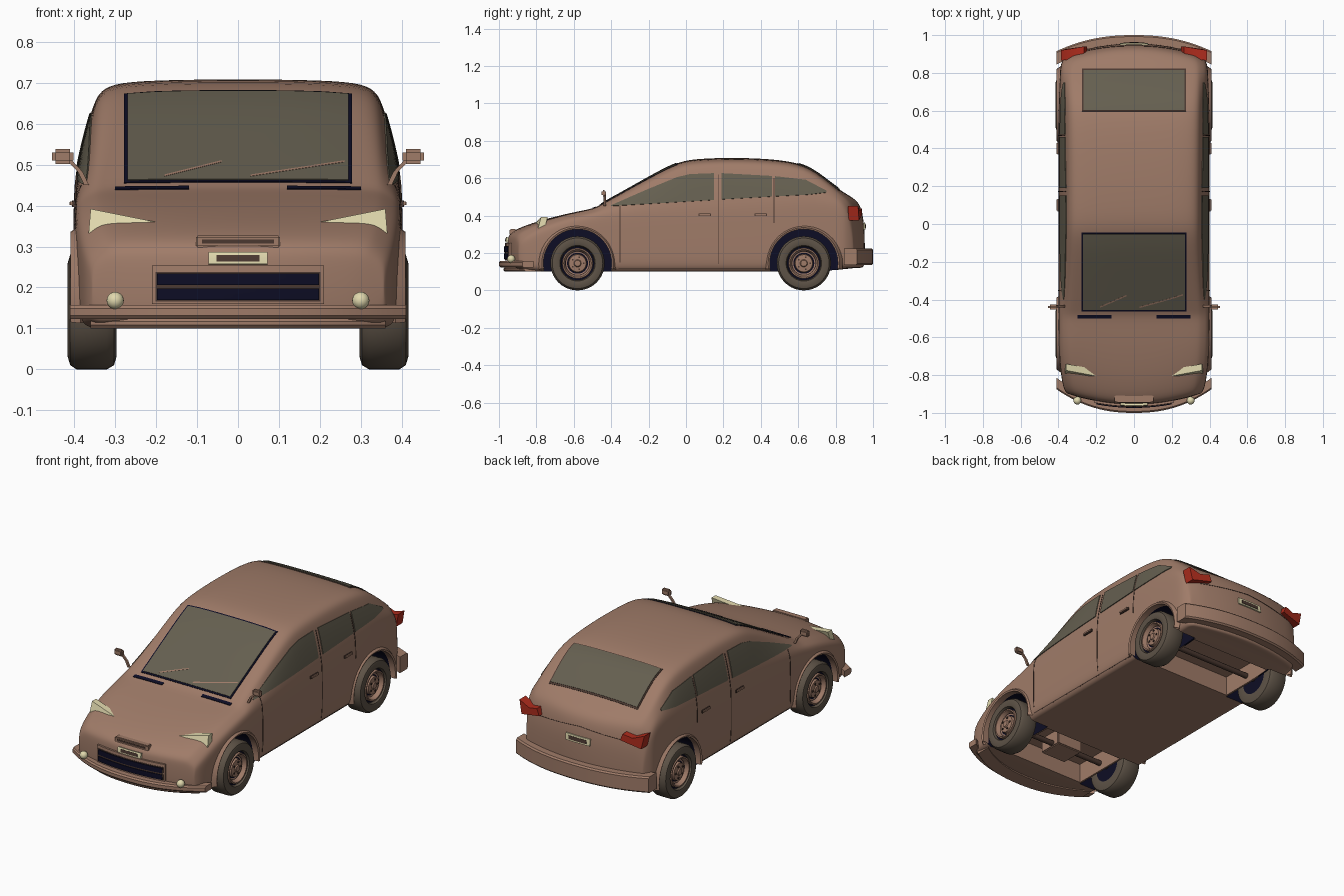
import bpy, bmesh, math
from mathutils import Vector
from mathutils.bvhtree import BVHTree

if "Cube" in bpy.data.objects:
    bpy.data.objects.remove(bpy.data.objects["Cube"])


def material(name, r, g, b):
    m = bpy.data.materials.new(name)
    m.use_nodes = True
    m.diffuse_color = (r, g, b, 1)
    m.node_tree.nodes["Principled BSDF"].inputs["Base Color"].default_value = (r, g, b, 1)
    return m


PAINT = material("brown paint", .35, .20, .14)
NAVY = material("dark navy", .004, .004, .018)
GLASS = material("smoky glass", .13, .115, .08)
RUBBER = material("tyre rubber", .11, .085, .062)
CREAM = material("cream lamp", .75, .69, .42)
RED = material("red lamp", .42, .025, .012)
SEAM = material("seam brown", .07, .04, .03)
made = []


def finish(name, bm, mat, fix=True):
    if fix:
        bmesh.ops.recalc_face_normals(bm, faces=bm.faces)
    me = bpy.data.meshes.new(name)
    bm.to_mesh(me)
    bm.free()
    me.materials.append(mat)
    ob = bpy.data.objects.new(name, me)
    bpy.context.collection.objects.link(ob)
    made.append(ob)
    return ob


def bake(ob):
    bpy.context.view_layer.update()
    dg = bpy.context.evaluated_depsgraph_get()
    me = bpy.data.meshes.new_from_object(ob.evaluated_get(dg))
    ob.modifiers.clear()
    ob.data = me


def box(name, centre, size, mat, bevel=0):
    bm = bmesh.new()
    bmesh.ops.create_cube(bm, size=1)
    for v in bm.verts:
        v.co = Vector(a * b + c for a, b, c in zip(v.co, size, centre))
    if bevel:
        bmesh.ops.bevel(bm, geom=bm.edges[:], offset=bevel, segments=2, affect='EDGES')
    return finish(name, bm, mat)


def grid(rows, closed=False):
    """Skin rows of points with quads."""
    bm = bmesh.new()
    vs = [[bm.verts.new(p) for p in row] for row in rows]
    n = len(rows[0])
    for a, b in zip(vs, vs[1:]):
        for j in range(n if closed else n - 1):
            k = (j + 1) % n
            bm.faces.new((a[j], a[k], b[k], b[j]))
    return bm


def lathe(name, profile, mat, loc, side, seg=40):
    rows = []
    for x, r in profile:
        rows.append([(side * x, loc[0] + r * math.cos(t), loc[1] + r * math.sin(t))
                     for t in (2 * math.pi * i / seg for i in range(seg))])
    bm = grid(rows, True)
    bmesh.ops.remove_doubles(bm, verts=bm.verts, dist=1e-5)
    return finish(name, bm, mat)


def prism(name, pts, depth, mat):
    """Left and right copies of an outline extruded along y."""
    for s, tag in ((1, "left_"), (-1, "right_")):
        bm = bmesh.new()
        f = bm.faces.new([bm.verts.new((s * x, y, z)) for x, y, z in pts])
        ext = bmesh.ops.extrude_face_region(bm, geom=[f], use_keep_orig=True)
        bmesh.ops.translate(bm, vec=(0, depth, 0),
                            verts=[e for e in ext["geom"] if isinstance(e, bmesh.types.BMVert)])
        finish(tag + name, bm, mat)


# Body shell: half width, bottom, belt and top heights along the length
stations = [
    (-.96, .355, .2, .2, .2), (-.958, .358, .14, .25, .272), (-.95, .365, .115, .265, .297),
    (-.92, .378, .11, .285, .325), (-.80, .392, .10, .335, .37), (-.62, .40, .10, .38, .415),
    (-.49, .40, .10, .405, .438), (-.46, .40, .10, .415, .457), (-.25, .40, .10, .445, .575),
    (-.06, .40, .10, .46, .682), (.04, .40, .10, .465, .705), (.30, .40, .10, .48, .712),
    (.57, .40, .10, .495, .695), (.69, .396, .10, .50, .645), (.82, .392, .11, .48, .535),
    (.90, .387, .12, .44, .495), (.938, .377, .12, .41, .455), (.952, .367, .125, .34, .38),
    (.958, .36, .14, .29, .32), (.96, .355, .22, .22, .22)]
upper = [(.985, 0), (.93, .45), (.88, .75), (.84, .88), (.74, .97), (.4, .995), (0, 1)]


def ring(y, w, zb, belt, top):
    h = belt - zb
    half = [(f, zb + (.06 * h if f > .95 else 0)) for f, _ in reversed(upper)]
    half += [(1, zb + k * h) for k in (.2, .5, .85)]
    half += [(f, belt + t * (top - belt)) for f, t in upper]
    start = .6 if y < 0 else .8
    pull = min(max((abs(y) - start) / (.94 - start), 0), 1) * .08
    pts = [(f * w, z) for f, z in half]
    pts += [(-x, z) for x, z in reversed(pts[1:-1])]
    return [(x, y - math.copysign(pull, y) * (x / .4) ** 2, z) for x, z in pts]


bm = grid([ring(*s) for s in stations], True)
bmesh.ops.remove_doubles(bm, verts=bm.verts, dist=1e-4)
body = finish("body_shell", bm, PAINT)
body.data.materials.append(NAVY)
sub = body.modifiers.new("smooth", 'SUBSURF')
sub.levels = 2
bake(body)

# Wheel wells and the open underside
AXLES = (-.58, .63)
WHEEL_Z, WELL = .145, .183
cutters = []
for y in AXLES:
    cutters.append(box("underside_cutter", (0, y, .1), (.5, .33, .22), PAINT))
    for s in (1, -1):
        cutters.append(lathe("well_cutter", [(.26, 0), (.26, WELL), (.5, WELL), (.5, 0)],
                             PAINT, (y, WHEEL_Z), s, 48))
for c in cutters:
    c.hide_render = True
    mod = body.modifiers.new("cut", 'BOOLEAN')
    mod.operation, mod.object, mod.solver = 'DIFFERENCE', c, 'EXACT'
bake(body)
for c in cutters:
    made.remove(c)
    bpy.data.objects.remove(c)
for p in body.data.polygons:
    c, n = p.center, p.normal
    near = min(math.hypot(c.y - y, c.z - WHEEL_Z) for y in AXLES) < WELL + .001
    inside = abs(c.x) > .255 and (abs(n.x) < .5 or abs(c.x) < .27)
    p.material_index = 1 if near and inside and c.z > .104 else 0
bvh = BVHTree.FromPolygons([v.co for v in body.data.vertices],
                           [p.vertices for p in body.data.polygons])

# Plates laid on the body by casting rays from one direction
RAYS = {"side": (lambda a, b: (2, a, b), (-1, 0, 0)), "front": (lambda a, b: (a, -2, b), (0, 1, 0)),
        "back": (lambda a, b: (a, 2, b), (0, -1, 0)), "top": (lambda a, b: (a, b, 2), (0, 0, -1))}


def plate(name, view, low, high, mat, lift=.004, pair=False, n=8):
    origin, d = RAYS[view]
    d = Vector(d)
    rows = []
    for i in range(len(low) - 1):
        for k in range(n + (i == len(low) - 2)):
            a = Vector(low[i]).lerp(Vector(low[i + 1]), k / n)
            b = Vector(high[i]).lerp(Vector(high[i + 1]), k / n)
            row = []
            for m in range(n + 1):
                o = Vector(origin(*a.lerp(b, m / n)))
                hit = bvh.ray_cast(o, d)[0] or bvh.find_nearest(o)[0]
                row.append(hit - d * lift)
            rows.append(row)
    for s, tag in (((1, "left_"), (-1, "right_")) if pair else ((1, ""),)):
        bm = grid([[(s * p.x, p.y, p.z) for p in r] for r in rows])
        bm.normal_update()
        if sum(f.normal.dot(Vector((s * d.x, d.y, d.z))) for f in bm.faces) > 0:
            bmesh.ops.reverse_faces(bm, faces=bm.faces)
        ob = finish(tag + name, bm, mat, False)
        mod = ob.modifiers.new("thickness", 'SOLIDIFY')
        mod.thickness, mod.offset = lift + .002, -1
        bake(ob)


def rect(name, view, a0, a1, b0, b1, mat, lift=.004, pair=False, n=8):
    plate(name, view, [(a0, b0), (a1, b0)], [(a0, b1), (a1, b1)], mat, lift, pair, n)


# Glass
rect("windscreen_seal", "top", -.278, .278, -.462, -.046, NAVY, .003)
rect("windscreen", "top", -.27, .27, -.455, -.055, GLASS, .006)
rect("rear_window_seal", "top", -.275, .275, .597, .822, SEAM, .003)
rect("rear_window", "top", -.268, .268, .604, .815, GLASS, .006)
rect("cowl_gap", "top", .12, .30, -.50, -.482, NAVY, .003, True)
plate("front_side_window", "side", [(-.40, .452), (-.22, .462), (-.05, .472), (.02, .476), (.15, .484)],
      [(-.40, .456), (-.22, .535), (-.05, .605), (.02, .622), (.15, .627)], GLASS, pair=True)
plate("rear_side_window", "side", [(.19, .487), (.46, .502)], [(.19, .627), (.46, .612)], GLASS, pair=True)
plate("quarter_window", "side", [(.475, .503), (.65, .512), (.75, .524)],
      [(.475, .611), (.64, .592), (.75, .534)], GLASS, pair=True)
for i, (a, b) in enumerate((((-.18, .472), (-.04, .507)), ((.03, .472), (.26, .507)))):
    plate("wiper_%d" % (i + 1), "front", [a, b], [(a[0], a[1] + .004), (b[0], b[1] + .004)], PAINT, .012)

# Door seams and handles
for i, (y, z0, z1) in enumerate(((-.355, .15, .45), (.17, .14, .62), (.467, .36, .60))):
    rect("door_seam_%d" % (i + 1), "side", y, y + .005, z0, z1, SEAM, .002, True)
rect("sill_seam", "side", -.36, .44, .116, .12, SEAM, .002, True)
for y in (.10, .40):
    rect("door_handle", "side", y - .033, y + .033, .397, .412, SEAM, .006, True, 3)
    rect("door_handle_grip", "side", y - .029, y + .029, .401, .410, PAINT, .012, True, 3)

# Grille, number plates and lamps
rect("grille_frame", "front", -.21, .21, .16, .254, PAINT, .012)
rect("grille_shadow", "front", -.202, .202, .166, .238, SEAM, .014)
for z in (.169, .206):
    rect("grille_opening", "front", -.198, .198, z, z + .028, NAVY, .018)
rect("front_plate", "front", -.072, .072, .257, .286, CREAM, .012)
rect("front_plate_band", "front", -.052, .052, .263, .279, SEAM, .014)
box("nose_bar", (0, -.925, .312), (.205, .035, .03), PAINT, .004)
box("nose_bar_slot", (0, -.9425, .312), (.175, .004, .01), SEAM)
rect("rear_plate", "back", -.075, .075, .325, .362, CREAM, .008)
rect("rear_plate_band", "back", -.055, .055, .333, .353, SEAM, .01)
plate("boot_crease", "back", [(-.3, .385), (0, .41), (.3, .385)],
      [(-.3, .388), (0, .413), (.3, .388)], SEAM, .002)
prism("headlamp", [(.195, -.815, .345), (.365, -.79, .333), (.36, -.775, .392), (.2, -.805, .36)], .035, CREAM)
prism("tail_lamp", [(.25, .94, .40), (.37, .925, .375), (.386, .92, .45), (.32, .93, .425),
                    (.265, .94, .438)], -.055, RED)
for s, tag in ((1, "left"), (-1, "right")):
    bm = bmesh.new()
    bmesh.ops.create_uvsphere(bm, u_segments=20, v_segments=12, radius=.021)
    bmesh.ops.translate(bm, verts=bm.verts, vec=(s * .30, -.935, .168))
    finish(tag + "_fog_lamp", bm, CREAM)


# Bumpers swept along a bowed path
def bumper(name, end, reach, bow, z0, z1, depth, width=.41):
    rows = []
    for i in range(33):
        x = width * (i / 16 - 1)
        y = reach - bow * abs(x / width) ** 2.3
        prof = [(y - depth, z0), (y - .008, z0), (y, z0 + .008), (y, z1 - .008), (y - .008, z1), (y - depth, z1)]
        rows.append([(x, end * a, z) for a, z in prof])
    bm = grid(rows, True)
    bmesh.ops.holes_fill(bm, edges=bm.edges)
    finish(name, bm, PAINT)


bumper("front_bumper", -1, 1, .125, .123, .157, .06)
bumper("front_lip", -1, .975, .11, .10, .125, .09, .36)
bumper("rear_bumper", 1, 1, .085, .135, .225, .07)

# Wheels, hubs and arch flares
for y, end in zip(AXLES, ("front", "rear")):
    for s, tag in ((1, "left_"), (-1, "right_")):
        at, nm = (y, WHEEL_Z), end + "_" + tag
        lathe(nm + "tyre", [(.30, .085), (.297, .115), (.303, .135), (.32, .145), (.395, .145),
                            (.41, .135), (.416, .115), (.41, .095), (.395, .09)], RUBBER, at, s)
        lathe(nm + "rim_gap", [(.30, 0), (.30, .09), (.395, .095), (.382, .05), (.382, 0)], NAVY, at, s)
        lathe(nm + "rim", [(.385, .083), (.408, .081), (.408, .074), (.386, .064), (.384, .056)], PAINT, at, s)
        lathe(nm + "hub", [(.38, .05), (.398, .046), (.40, .02), (.406, .016), (.406, 0)], PAINT, at, s)
        for k in range(5):
            t = math.tau * k / 5
            box(nm + "bolt", (s * .40, y + .033 * math.cos(t), WHEEL_Z + .033 * math.sin(t)),
                (.008, .008, .008), SEAM)
        rows = []
        for i in range(25):
            t = math.pi * (i / 24 * 1.1 - .05)
            rows.append([(s * x, y + r * math.cos(t), WHEEL_Z + r * math.sin(t))
                         for x, r in ((.37, WELL - .001), (.405, WELL - .001), (.409, WELL + .008), (.385, WELL + .025))])
        finish(nm + "arch_flare", grid(rows, True), PAINT)
    lathe(end + "_axle", [(-.31, .015), (.31, .015)], SEAM, (y, WHEEL_Z), 1, 12)
box("engine_sump", (0, -.60, .175), (.16, .14, .1), PAINT, .005)

# Door mirrors
for s, tag in ((1, "left"), (-1, "right")):
    box(tag + "_mirror", (s * .428, -.44, .52), (.052, .026, .036), PAINT, .008)
    arm = grid([[(s * (x + dx), -.435 + dy, z) for dx, dy in ((-.006, -.006), (.006, -.006), (.006, .006), (-.006, .006))]
                for x, z in ((.37, .45), (.385, .482), (.413, .512))], True)
    finish(tag + "_mirror_arm", arm, PAINT)

# Smooth shading with sharp edges kept
bpy.ops.object.select_all(action='DESELECT')
for ob in made:
    ob.select_set(True)
bpy.context.view_layer.objects.active = body
bpy.ops.object.shade_smooth_by_angle(angle=math.radians(35))
